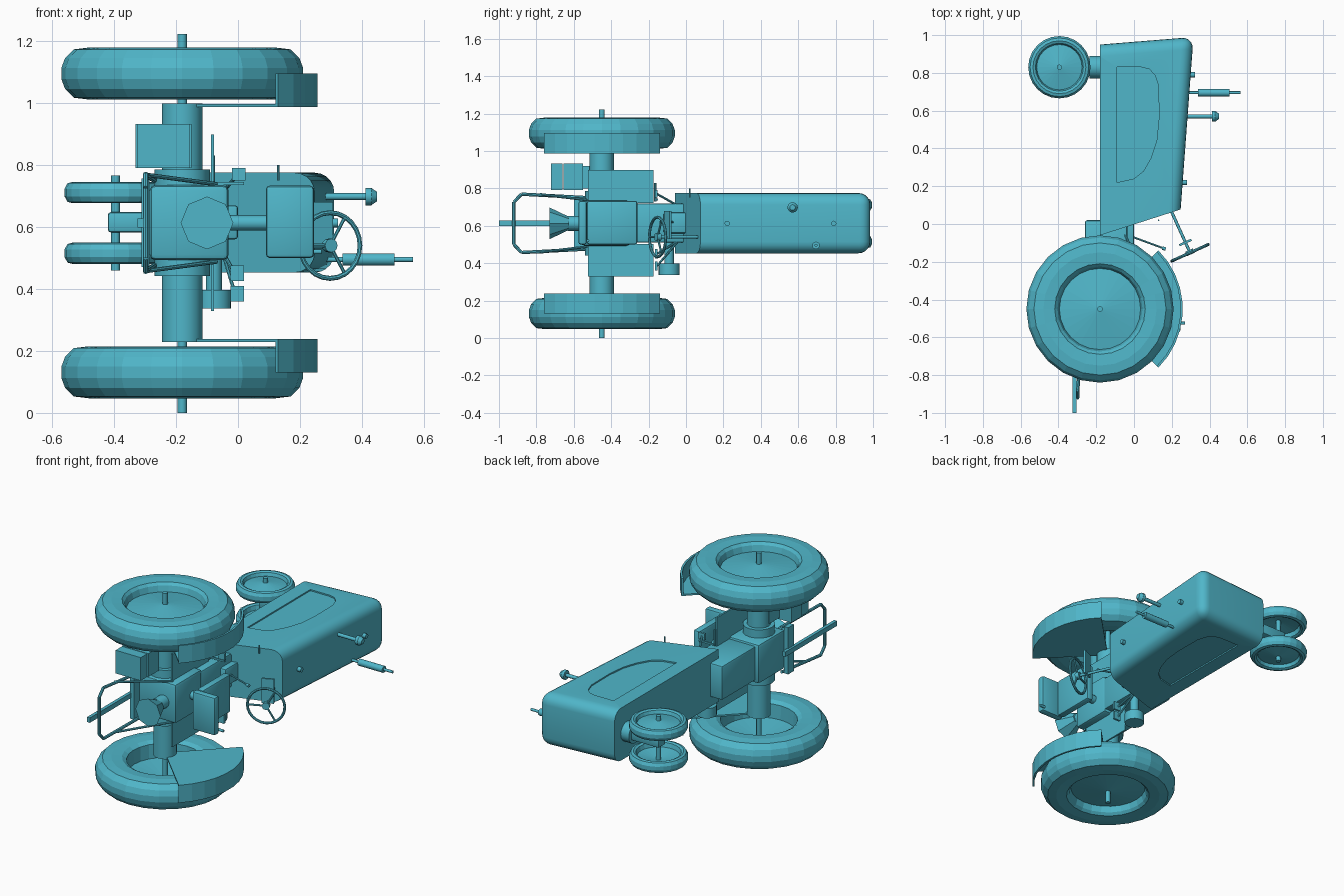
import bpy, bmesh, math
from mathutils import Vector, Matrix

if "Cube" in bpy.data.objects:
    bpy.data.objects.remove(bpy.data.objects["Cube"])

ZC = 0.613                      # tractor lies on its side: centre plane in z
teal = bpy.data.materials.new("teal")
teal.diffuse_color = (0.08, 0.47, 0.59, 1)
teal.use_nodes = True
teal.node_tree.nodes["Principled BSDF"].inputs["Base Color"].default_value = teal.diffuse_color


def finish(name, bm, smooth=False):
    bmesh.ops.recalc_face_normals(bm, faces=bm.faces)
    me = bpy.data.meshes.new(name)
    bm.to_mesh(me)
    bm.free()
    me.materials.append(teal)
    ob = bpy.data.objects.new(name, me)
    bpy.context.collection.objects.link(ob)
    if smooth:
        bpy.ops.object.select_all(action='DESELECT')
        bpy.context.view_layer.objects.active = ob
        ob.select_set(True)
        bpy.ops.object.shade_smooth_by_angle(angle=math.radians(35))
    return ob


def prism_bm(pts, z0, z1):
    bm = bmesh.new()
    f = bm.faces.new([bm.verts.new((x, y, z0)) for x, y in pts])
    r = bmesh.ops.extrude_face_region(bm, geom=[f])
    bmesh.ops.translate(bm, vec=(0, 0, z1 - z0),
                        verts=[v for v in r['geom'] if isinstance(v, bmesh.types.BMVert)])
    return bm


def prism(name, pts, z0, z1):
    return finish(name, prism_bm(pts, z0, z1))


def box(name, x, y, z, bevel=0.0):
    bm = prism_bm([(x[0], y[0]), (x[1], y[0]), (x[1], y[1]), (x[0], y[1])], *z)
    if bevel:
        bmesh.ops.bevel(bm, geom=bm.edges[:], offset=bevel, segments=2, profile=0.5, affect='EDGES')
    return finish(name, bm, bevel > 0)


def rod(name, p, q, r, r2=None, n=12):
    p, q = Vector(p), Vector(q)
    bm = bmesh.new()
    rot = (q - p).to_track_quat('Z', 'Y').to_matrix().to_4x4()
    bmesh.ops.create_cone(bm, cap_ends=True, segments=n, radius1=r, radius2=r if r2 is None else r2,
                          depth=(q - p).length, matrix=Matrix.Translation((p + q) / 2) @ rot)
    return finish(name, bm, True)


def path(name, pts, r):
    for i in range(len(pts) - 1):
        rod(f"{name}_{i + 1}", pts[i], pts[i + 1], r, n=8)


def lathe(name, x, y, z, side, prof, n):
    bm = bmesh.new()
    vs = [bm.verts.new((x + r, y, z + side * h)) for r, h in prof]
    es = [bm.edges.new((a, b)) for a, b in zip(vs, vs[1:])]
    bmesh.ops.spin(bm, geom=vs + es, cent=(x, y, z), axis=(0, 0, 1), angle=math.tau, steps=n)
    bmesh.ops.remove_doubles(bm, verts=bm.verts, dist=1e-4)
    return finish(name, bm)


# wheels: dished disc, rim and tyre in one turned profile (r, outward)
rear = [(0, .06), (.215, .03), (.225, .065), (.24, .08), (.30, .084), (.35, .078), (.378, .05), (.39, .018),
        (.39, -.018), (.378, -.05), (.35, -.078), (.30, -.084), (.24, -.08), (.215, -.065), (.21, .02), (0, .05)]
front = [(0, .03), (.12, .008), (.127, .028), (.14, .034), (.155, .03), (.165, .012),
         (.165, -.012), (.155, -.03), (.14, -.034), (.127, -.028), (.12, -.002), (0, .02)]
RX, RY, FX, FY = -.18, -.45, -.395, .83
arc = [math.radians(a) for a in range(-45, 46, 10)]
for s, tag in ((-1, "right"), (1, "left")):
    lathe(f"rear_wheel_{tag}", RX, RY, ZC + s * .482, s, rear, 24)
    lathe(f"front_wheel_{tag}", FX, FY, ZC + s * .098, s, front, 24)
    # fender: wedge side plate and curved top strip
    wedge = [(RX, RY)] + [(RX + .435 * math.cos(a), RY + .435 * math.sin(a)) for a in arc]
    prism(f"fender_side_{tag}", wedge, *sorted((ZC + s * .374, ZC + s * .384)))
    strip = [(RX + .438 * math.cos(a), RY + .438 * math.sin(a)) for a in arc]
    strip += [(RX + .426 * math.cos(a), RY + .426 * math.sin(a)) for a in reversed(arc)]
    prism(f"fender_top_{tag}", strip, *sorted((ZC + s * .374, ZC + s * .482)))
    # axle housings
    rod(f"axle_housing_{tag}", (RX, RY, ZC), (RX, RY, ZC + s * .385), .066, n=16)
    rod(f"axle_flange_{tag}", (RX, RY, ZC + s * .1), (RX, RY, ZC + s * .172), .09, n=16)
    # footboards
    box(f"footboard_{tag}", (-.087, -.077), (-.525, -.175), sorted((ZC + s * .11, ZC + s * .285)))
    # lift struts
    rod(f"lift_strut_{tag}", (-.295, -.78, ZC + s * .155), (-.07, -.53, ZC + s * .125), .007, n=8)

rod("rear_axle", (RX, RY, 0), (RX, RY, 1.222), .015)
rod("front_axle", (FX, FY, .46), (FX, FY, .766), .014)

# front pedestal
box("front_pedestal", (-.42, -.2), (.795, .865), (.582, .648), .01)
rod("pedestal_flange", (-.235, .83, ZC), (-.17, .83, ZC), .06, n=16)

# hood, rounded on its top and nose edges
bm = prism_bm([(-.18, -.06), (.247, .077), (.315, .99), (-.18, .95)], .453, .775)


def on_shell(e):
    m = (e.verts[0].co + e.verts[1].co) / 2
    d = (e.verts[0].co - e.verts[1].co).normalized()
    if abs(d.z) > .9:
        return m.x > .29
    return m.y > .9 or m.x > .26


bmesh.ops.bevel(bm, geom=[e for e in bm.edges if on_shell(e)], offset=.062, segments=5,
                profile=.5, affect='EDGES')
hood = finish("hood", bm, True)
# recessed side panels
panel = [(-.09, .22), (-.09, .83), (.04, .83), (.08, .82), (.11, .79), (.13, .73), (.132, .56),
         (.12, .44), (.09, .35), (.05, .28), (0, .24)]
for z0, z1 in ((.44, .461), (.767, .79)):
    cut = prism("panel_cutter", panel, z0, z1)
    cut.hide_render = True
    m = hood.modifiers.new("panel", 'BOOLEAN')
    m.object, m.operation, m.solver = cut, 'DIFFERENCE', 'EXACT'
    bpy.context.view_layer.objects.active = hood
    bpy.ops.object.modifier_apply(modifier=m.name)
    bpy.data.objects.remove(cut)

# exhaust, air intake and filler caps
rod("exhaust_pipe", (.28, .695, .495), (.565, .695, .495), .008)
rod("muffler", (.338, .695, .495), (.505, .695, .495), .02)
rod("intake_pipe", (.28, .57, .698), (.42, .57, .698), .011)
rod("intake_cap_base", (.412, .57, .698), (.43, .57, .698), .028)
rod("intake_cap_top", (.43, .57, .698), (.449, .57, .698), .028, .015)
rod("radiator_cap", (.29, .79, ZC), (.322, .79, ZC), .014)
rod("fuel_cap", (.24, .22, ZC), (.28, .22, ZC), .014)

# transmission and rear housing
box("rear_housing", (-.285, -.03), (-.56, -.3), (.493, .735), .018)
box("transmission", (-.26, -.035), (-.32, .02), (.51, .72), .012)
box("clutch_housing", (-.1, .0), (-.12, .03), (.56, .67), .01)

# seat
rod("seat_post", (-.04, -.4, ZC), (.1, -.4, ZC), .025)
box("seat_cushion", (.09, .135), (-.53, -.26), (.5, .733), .012)
box("seat_back", (.09, .245), (-.575, -.53), (.5, .733), .012)
rod("seat_knob", (.235, -.525, .52), (.27, -.525, .52), .008)

# steering wheel on a slanted column
hub = Vector((.297, -.152, .54))
axis = Vector((.095, -.21, 0)).normalized()
u, w = Vector((.21, .095, 0)).normalized(), Vector((0, 0, 1))
bm = bmesh.new()
ring = [bm.verts.new(hub + u * (.106 + .008 * math.cos(t)) + axis * .008 * math.sin(t))
        for t in [i * math.tau / 8 for i in range(8)]]
es = [bm.edges.new((ring[i], ring[(i + 1) % 8])) for i in range(8)]
bmesh.ops.spin(bm, geom=ring + es, cent=hub, axis=axis, angle=math.tau, steps=24)
bmesh.ops.remove_doubles(bm, verts=bm.verts, dist=1e-4)
finish("steering_wheel", bm, True)
for i in range(3):
    t = math.radians(60 + 120 * i)
    rod(f"steering_spoke_{i + 1}", hub, hub + (u * math.cos(t) + w * math.sin(t)) * .106, .006, n=8)
rod("steering_hub", hub - axis * .015, hub + axis * .01, .022)
rod("steering_column", hub, hub - axis * .25, .008)
dash = Vector((.272, -.098, .61))
prism("dash_panel", [tuple((dash + u * a + axis * b).xy) for a, b in
                     ((-.035, -.006), (.035, -.006), (.035, .006), (-.035, .006))], .53, .68)

# pulley, pedals and levers
rod("belt_pulley", (-.078, -.09, .337), (-.078, -.09, .397), .056, n=20)
rod("pulley_shaft", (-.078, -.09, .39), (-.078, -.09, .53), .026)
for i, z in enumerate((.385, .45)):
    box(f"pedal_{i + 1}", (-.025, .02), (-.165, -.152), (z - .025, z + .025))
    rod(f"pedal_arm_{i + 1}", (-.01, -.155, z), (-.05, -.04, .52), .006, n=8)
rod("gear_lever", (-.03, -.06, .62), (.16, -.13, .62), .005, n=8)
rod("gear_knob", (.15, -.127, .62), (.168, -.133, .62), .009)
box("left_pedal", (-.02, .025), (-.165, -.152), (.75, .79))
rod("left_pedal_arm", (0, -.155, .77), (-.06, -.03, .7), .006, n=8)
box("brake_lever", (-.082, .33 - .31), (-.16, -.15), (.735, .745))
rod("throttle_rod", (.13, .02, .75), (.13, .02, .8), .004, n=8)
rod("side_lever", (-.08, -.165, .73), (-.08, -.165, .83), .006, n=8)

# tool box beside the rear housing
box("tool_box", (-.33, -.15), (-.655, -.55), (.79, .932))
box("tool_box_lid", (-.325, -.155), (-.722, -.66), (.79, .932))
box("tool_box_bracket", (-.25, -.2), (-.56, -.45), (.8, .92))

# power take-off with flared shield
rod("take_off_shaft", (-.115, -.7, ZC), (-.115, -.54, ZC), .022)
rod("take_off_shield", (-.1, -.73, ZC), (-.1, -.625, ZC), .085, .035, n=8)
rod("take_off_collar", (-.115, -.63, ZC), (-.115, -.55, ZC), .04)

# hitch frame and drawbar
path("hitch_frame", [(-.27, -.54, .475), (-.298, -.88, .457), (-.298, -.92, .5), (-.298, -.92, .726),
                     (-.298, -.88, .769), (-.27, -.54, .751)], .009)
box("drawbar", (-.325, -.305), (-1, -.5), (.598, .628))
box("hitch_plate", (-.312, -.285), (-.6, -.545), (.47, .756))
